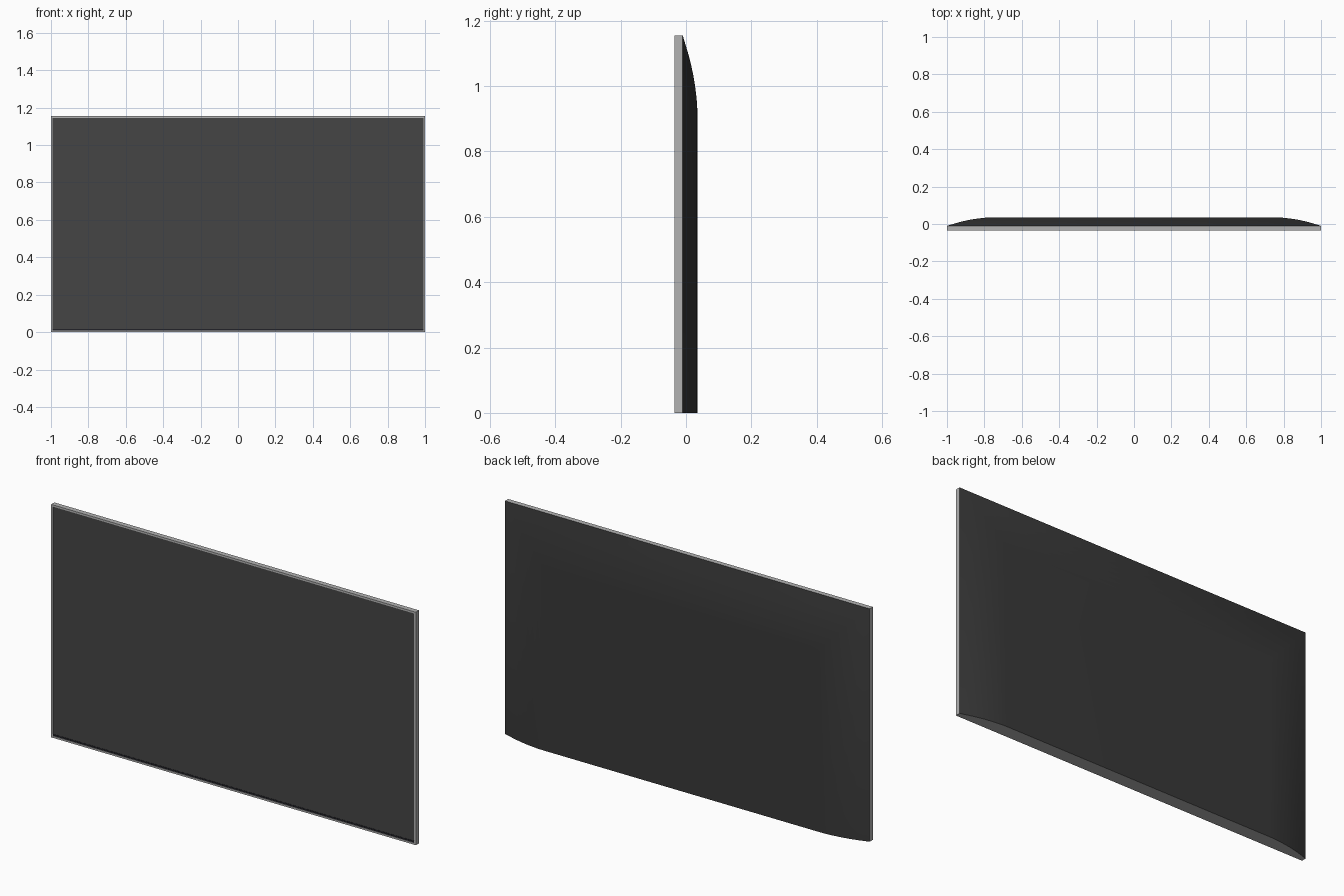
import bpy, bmesh

if "Cube" in bpy.data.objects:
    bpy.data.objects.remove(bpy.data.objects["Cube"])

W, H = 1.0, 1.155            # half width, height
FRONT, SEAM = -0.035, -0.01  # frame depth range


def material(name, rgb):
    m = bpy.data.materials.new(name)
    m.diffuse_color = (*rgb, 1)
    m.use_nodes = True
    m.node_tree.nodes["Principled BSDF"].inputs["Base Color"].default_value = m.diffuse_color
    return m


silver = material("silver", (0.45, 0.45, 0.45))
dark = material("dark_plastic", (0.04, 0.04, 0.04))
glass = material("screen_grey", (0.06, 0.06, 0.06))
black = material("black", (0.015, 0.015, 0.02))


def finish(bm, name, *mats):
    bmesh.ops.recalc_face_normals(bm, faces=bm.faces)
    me = bpy.data.meshes.new(name)
    bm.to_mesh(me)
    bm.free()
    for m in mats:
        me.materials.append(m)
    ob = bpy.data.objects.new(name, me)
    bpy.context.collection.objects.link(ob)
    return ob


def ring(bm, side, bottom, top, y):
    return [bm.verts.new(p) for p in ((-side, y, bottom), (-side, y, top),
                                      (side, y, top), (side, y, bottom))]


def loft(bm, rings):
    for a, b in zip(rings, rings[1:]):
        for i in range(4):
            j = (i + 1) % 4
            bm.faces.new((a[i], a[j], b[j], b[i]))


# Thin metal frame: outer wall, front rim and shallow inner lip
bm = bmesh.new()
t = 0.009
loft(bm, [ring(bm, W, 0, H, SEAM), ring(bm, W, 0, H, FRONT),
          ring(bm, W - t, t, H - t, FRONT), ring(bm, W - t, t, H - t, FRONT + 0.004)])
finish(bm, "frame", silver)

# Recessed screen and the dark strip below it
bm = bmesh.new()
bm.faces.new(ring(bm, W - t, t, H - t, FRONT + 0.004)[::-1])
screen = finish(bm, "screen", glass)
bm = bmesh.new()
loft(bm, [ring(bm, W - t, t, t + 0.008, FRONT + 0.004),
          ring(bm, W - t, t, t + 0.008, FRONT + 0.003)])
bm.faces.new(ring(bm, W - t, t, t + 0.008, FRONT + 0.003))
finish(bm, "lower_strip", black)

# Back shell: sides and top curve inward, bottom is cut flat
profile = [(0, SEAM), (0.03, -0.001), (0.06, 0.008), (0.09, 0.0155), (0.12, 0.022),
           (0.15, 0.027), (0.18, 0.031), (0.21, 0.034), (0.24, 0.035)]
bm = bmesh.new()
rings = [ring(bm, W - d, 0, H - d, y) for d, y in profile]
for a, b in zip(rings, rings[1:]):
    for i in range(3):
        bm.faces.new((a[i], a[i + 1], b[i + 1], b[i]))
bm.faces.new(rings[-1])
bottom = bm.faces.new([r[0] for r in rings] + [r[3] for r in reversed(rings)])
bottom.material_index = 1
shell = finish(bm, "back_shell", dark, silver)

bpy.ops.object.select_all(action='DESELECT')
shell.select_set(True)
bpy.context.view_layer.objects.active = shell
bpy.ops.object.shade_smooth_by_angle(angle=0.6)
